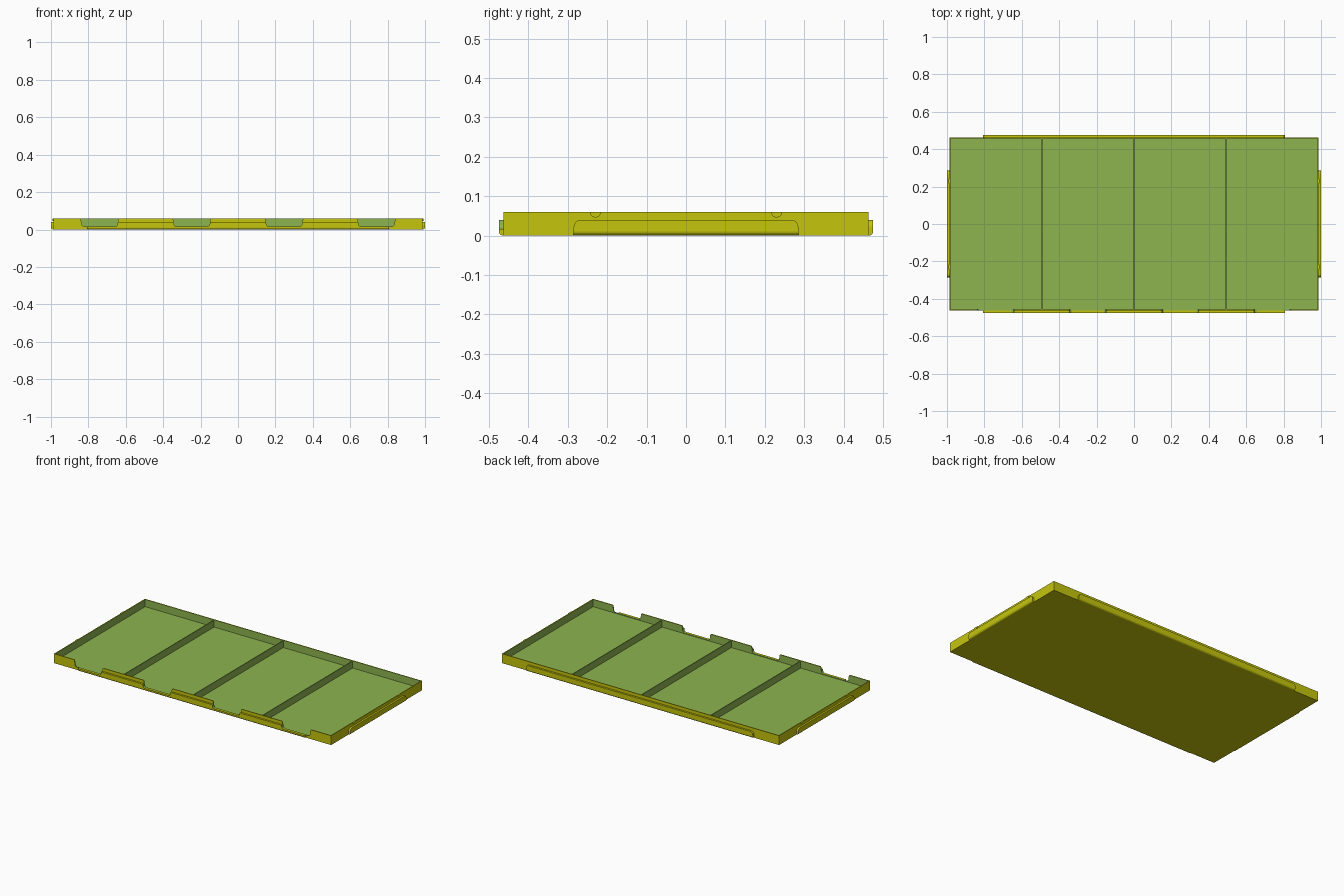
import bpy, bmesh, math

if "Cube" in bpy.data.objects:
    bpy.data.objects.remove(bpy.data.objects["Cube"])

X, Y, H = 0.987, 0.463, 0.06      # tray half sizes and height
T, FLOOR, SILL = 0.006, 0.013, 0.017
LIP, LIP_H = 0.012, 0.04          # outer ledge depth and height


def material(name, rgb):
    m = bpy.data.materials.new(name)
    m.diffuse_color = (*rgb, 1)
    m.use_nodes = True
    m.node_tree.nodes["Principled BSDF"].inputs["Base Color"].default_value = m.diffuse_color
    return m


MATS = [material("yellow", (0.56, 0.56, 0.004)), material("green", (0.27, 0.46, 0.08))]


def prism(name, outline, place, depth, is_green, round_bottom=False):
    """Extrude an (along, z) outline outward; place maps (along, out, z) to world."""
    bm = bmesh.new()
    face = bm.faces.new([bm.verts.new((a, 0, z)) for a, z in outline])
    new = bmesh.ops.extrude_face_region(bm, geom=[face])["geom"]
    for v in new:
        if isinstance(v, bmesh.types.BMVert):
            v.co.y = depth
    if round_bottom:
        edges = [e for e in bm.edges if all(v.co.z < 1e-5 and v.co.y > depth - 1e-5 for v in e.verts)]
        bmesh.ops.bevel(bm, geom=edges, offset=depth * 0.98, segments=5, profile=0.5, affect='EDGES')
    for v in bm.verts:
        v.co = place(*v.co)
    bmesh.ops.recalc_face_normals(bm, faces=bm.faces[:])
    bm.normal_update()
    for f in bm.faces:
        f.material_index = int(is_green(f.normal, f.calc_center_median()))
    me = bpy.data.meshes.new(name)
    bm.to_mesh(me)
    bm.free()
    for m in MATS:
        me.materials.append(m)
    ob = bpy.data.objects.new(name, me)
    bpy.context.collection.objects.link(ob)
    return ob


def rect(a, z0, z1):
    return [(-a, z0), (a, z0), (a, z1), (-a, z1)]


def rounded_top(a, h, r=0.018):
    pts = [(-a, 0), (a, 0)]
    for sx, start in ((1, 0), (-1, 90)):
        for i in range(6):
            t = math.radians(start + 18 * i)
            pts.append((sx * (a - r) + r * math.cos(t), h - r + r * math.sin(t)))
    return pts


def slotted(a, top):
    """Bar with four flared slots open at the top; slots past the ends are clipped."""
    pts = [(-a, 0), (a, 0)]
    steps = [(0.104, H), (0.100, 0.056), (0.0955, 0.026), (0.092, 0.020), (0.086, SILL)]
    steps = [(w, z) for w, z in steps if z < top] if top < H else steps
    if top < H:
        steps.insert(0, (0.0975, top))
    if a > 0.85:
        pts.append((a, top))
    for c in (0.74, 0.247, -0.247, -0.74):
        right = [(c + w, z) for w, z in steps]
        left = [(c - w, z) for w, z in reversed(steps)]
        pts += [(a, SILL)] + left if c + 0.08 > a else right + left
        if c - 0.08 < -a:
            pts = pts[:-len(left)] + [(-a, SILL)]
    if a > 0.85:
        pts.append((-a, top))
    return pts


def front(a, o, z): return (a, -Y - o, z)
def back(a, o, z): return (a, Y + o, z)
def right(a, o, z): return (X + o, a, z)
def left(a, o, z): return (-X - o, a, z)


def yellow(n, c): return False
def in_slot(n, c): return n.y > 0.5 or (abs(n.y) < 0.5 and SILL - 0.002 < c.z < H - 0.003 and abs(c.x) < 0.9)


# floor slab, green on top
prism("floor", rect(X - T, 0, FLOOR), lambda a, o, z: (a, o - Y + T, z), 2 * (Y - T),
      lambda n, c: n.z > 0.5)

# walls, green on the inside
prism("front_wall", slotted(X, H), front, -T, in_slot)
prism("back_wall", rect(X, 0, H), back, -T, lambda n, c: n.y < -0.5)
for side, place, s in (("right", right, 1), ("left", left, -1)):
    prism(side + "_wall", rect(Y - T, 0, H), place, -T, lambda n, c: n.x * s < -0.5)

# outer ledges with rounded lower edge
def ledge_slot(n, c): return abs(n.y) < 0.5 and (
    (n.z > 0.5 and c.z < 0.03) or (c.z > SILL and abs(n.x) > 0.3))


ledges = [prism("front_ledge", slotted(0.808, LIP_H), front, LIP, ledge_slot, True),
          prism("back_ledge", rounded_top(0.808, LIP_H), back, LIP, yellow, True),
          prism("right_ledge", rounded_top(0.285, LIP_H), right, LIP, yellow, True),
          prism("left_ledge", rounded_top(0.285, LIP_H), left, LIP, yellow, True)]

# small half-round catches under the side rims
for side, place in (("right", right), ("left", left)):
    for label, y in (("front", -0.23), ("back", 0.23)):
        arc = [(y + 0.014 * math.cos(t), H - 0.014 * math.sin(t))
               for t in (math.pi * i / 10 for i in range(11))]
        ledges.append(prism(f"{side}_{label}_catch", arc, place, 0.004, yellow))

# three dividers between the compartments
for i, x in enumerate((-0.493, 0, 0.493)):
    prism(f"divider_{i + 1}", rect(Y - T, FLOOR, H - 0.003),
          lambda a, o, z: (x + o - 0.003, a, z), 0.006, lambda n, c: True)

# smooth the rounded parts
for ob in bpy.context.view_layer.objects:
    ob.select_set(ob in ledges)
bpy.context.view_layer.objects.active = ledges[0]
bpy.ops.object.shade_smooth_by_angle(angle=math.radians(30))
